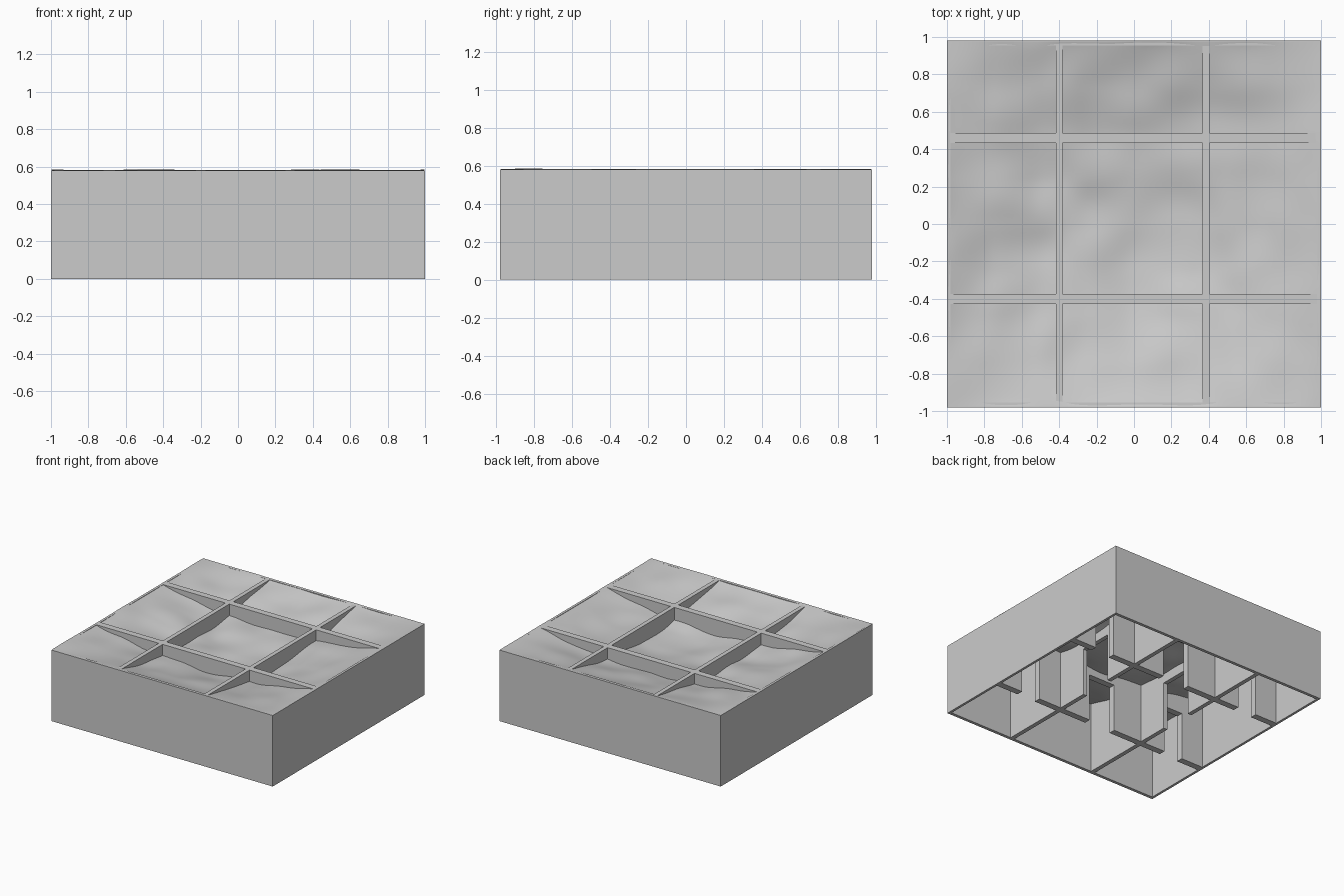
import bpy, bmesh
from mathutils import Vector, noise

if "Cube" in bpy.data.objects:
    bpy.data.objects.remove(bpy.data.objects["Cube"])

H = 0.58           # rim height
X, Y = 1.0, 0.98   # outer half sizes


def box(name, x0, x1, y0, y1, z0, z1):
    bm = bmesh.new()
    bmesh.ops.create_cube(bm, size=1)
    for v in bm.verts:
        v.co = Vector((x1 if v.co.x > 0 else x0,
                       y1 if v.co.y > 0 else y0,
                       z1 if v.co.z > 0 else z0))
    return finish(bm, name)


def finish(bm, name):
    bmesh.ops.recalc_face_normals(bm, faces=bm.faces)
    me = bpy.data.meshes.new(name)
    bm.to_mesh(me)
    bm.free()
    ob = bpy.data.objects.new(name, me)
    bpy.context.collection.objects.link(ob)
    return ob


def divider(name, along_x, pos, thick, half, gaps, gap_top=0.39):
    """Upright board with notches cut up from its lower edge."""
    outline = [(half, 0), (half, H), (-half, H), (-half, 0)]
    for a, b in gaps:
        outline += [(a, 0), (a, gap_top), (b, gap_top), (b, 0)]
    bm = bmesh.new()
    t = pos - thick / 2
    verts = [bm.verts.new((s, t, z) if along_x else (t, s, z)) for s, z in outline]
    face = bm.faces.new(verts)
    ext = bmesh.ops.extrude_face_region(bm, geom=[face])
    offset = Vector((0, thick, 0)) if along_x else Vector((thick, 0, 0))
    moved = [g for g in ext["geom"] if isinstance(g, bmesh.types.BMVert)]
    bmesh.ops.translate(bm, verts=moved, vec=offset)
    return finish(bm, name)


# Outer walls, open top and bottom
for side, s in (("right", 1), ("left", -1)):
    a, b = sorted((s * X, s * (X - 0.02)))
    box(side + "_wall", a, b, -Y, Y, 0, H)
for side, s in (("back", 1), ("front", -1)):
    a, b = sorted((s * Y, s * (Y - 0.025)))
    box(side + "_wall", -X + 0.02, X - 0.02, a, b, 0, H)

# Notched dividers forming the 3 x 3 cells
for i, y in enumerate((-0.4, 0.46)):
    divider(f"cross_divider_{i}", True, y, 0.053, X - 0.02,
            [(-0.78, -0.61), (-0.12, 0.12), (0.61, 0.78)])
for i, x in enumerate((-0.4, 0.385)):
    divider(f"long_divider_{i}", False, x, 0.035, Y - 0.025, [(-0.11, 0.17)])

# Soil: one uneven sheet that sags towards the middle
bm = bmesh.new()
bmesh.ops.create_grid(bm, x_segments=80, y_segments=80, size=1)
for v in bm.verts:
    x, y = v.co.x, v.co.y
    sag = (1 - x * x) * (1 - y * y)
    bump = noise.noise(Vector((x * 4, y * 4, 0.7)))
    z = 0.583 - 0.145 * sag + bump * (0.003 + 0.025 * sag ** 0.5)
    v.co = Vector((x * (X - 0.003), y * (Y - 0.005), min(z, 0.587)))
for f in bm.faces:
    f.smooth = True
finish(bm, "soil")
